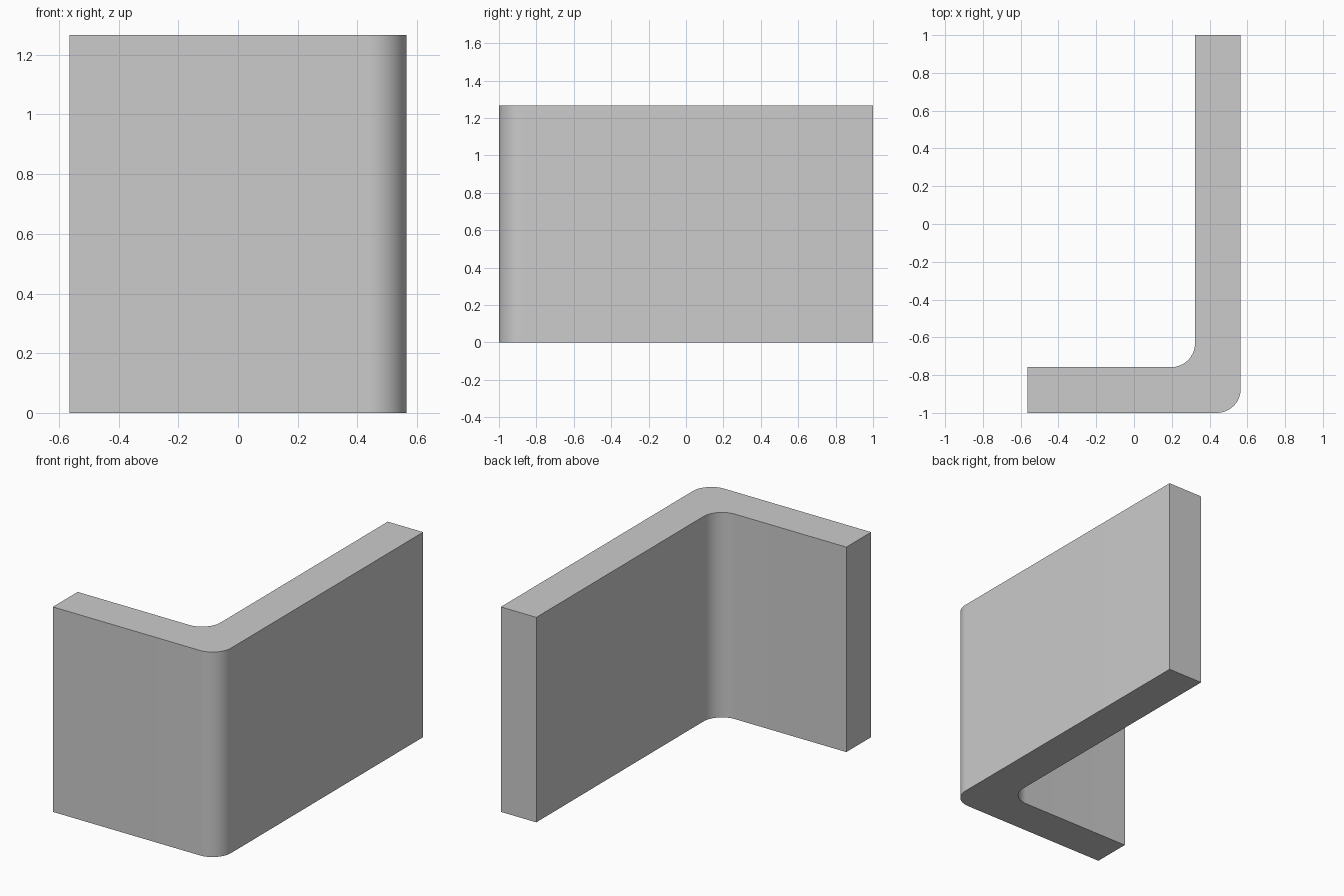
import bpy, bmesh
from math import cos, sin, pi, radians

if "Cube" in bpy.data.objects:
    bpy.data.objects.remove(bpy.data.objects["Cube"])

W, D, H, T, R, N = 0.565, 1.0, 1.266, 0.242, 0.127, 16


def arc(cx, cy, a0, a1):
    """Points of a fillet arc, angles in degrees."""
    return [(cx + R * cos(radians(a0 + (a1 - a0) * i / N)),
             cy + R * sin(radians(a0 + (a1 - a0) * i / N))) for i in range(N + 1)]


# L-shaped cross-section with rounded outer and inner corner
xi, yi = W - T, -D + T
profile = [(-W, -D)]
profile += arc(W - R, -D + R, -90, 0)
profile += [(W, D), (xi, D)]
profile += arc(xi - R, yi + R, 0, -90)
profile += [(-W, yi)]

# Extrude the section upwards
bm = bmesh.new()
base = bm.faces.new([bm.verts.new((x, y, 0)) for x, y in profile])
top = bmesh.ops.extrude_face_region(bm, geom=[base], use_keep_orig=True)
bmesh.ops.translate(bm, vec=(0, 0, H),
                    verts=[v for v in top["geom"] if isinstance(v, bmesh.types.BMVert)])
bmesh.ops.recalc_face_normals(bm, faces=bm.faces)
mesh = bpy.data.meshes.new("angle_bracket")
bm.to_mesh(mesh)
bm.free()

bracket = bpy.data.objects.new("angle_bracket", mesh)
bpy.context.collection.objects.link(bracket)
bpy.context.view_layer.objects.active = bracket
bracket.select_set(True)
bpy.ops.object.shade_smooth_by_angle(angle=radians(30))
